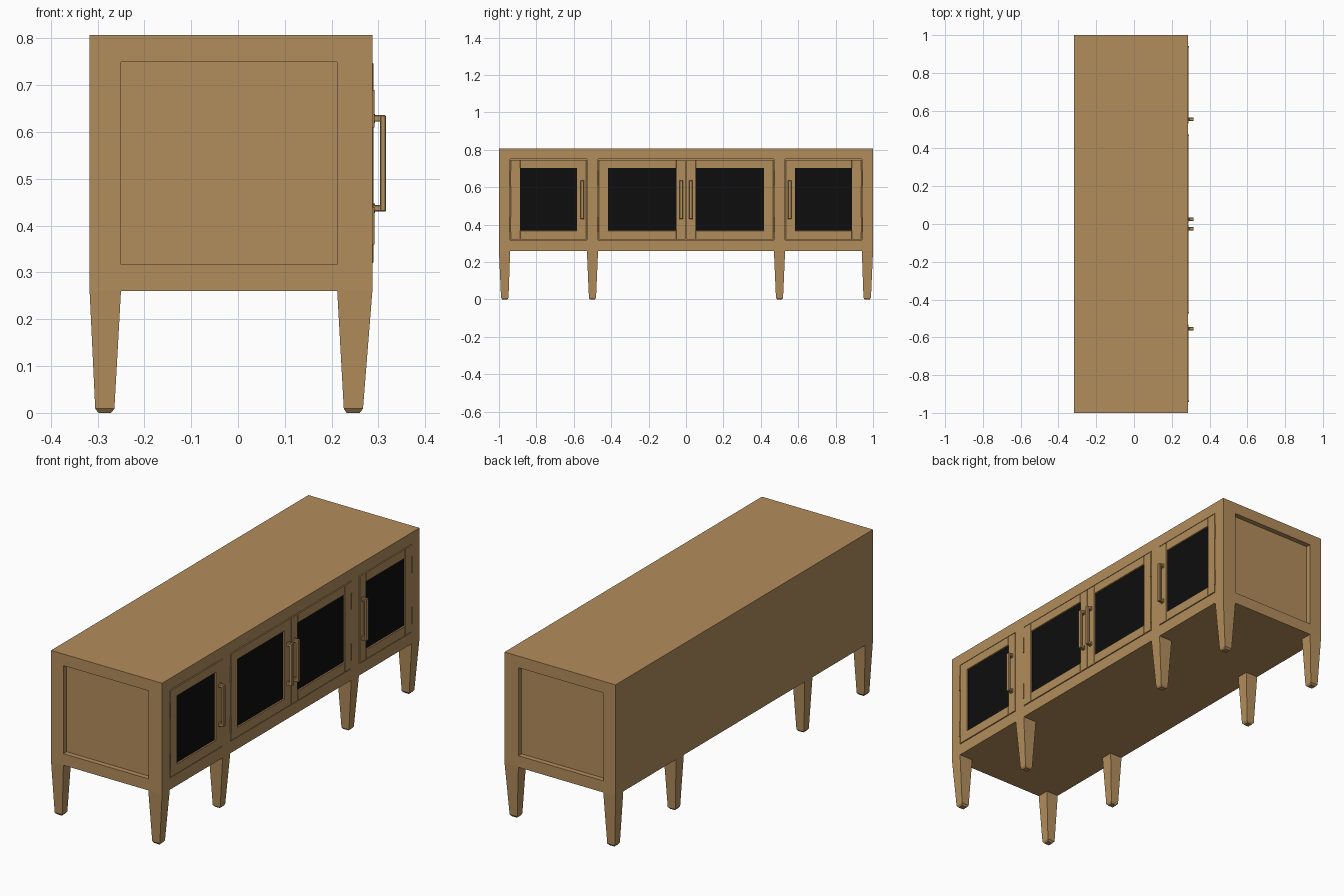
import bpy, bmesh, math
from mathutils import Vector

if "Cube" in bpy.data.objects:
    bpy.data.objects.remove(bpy.data.objects["Cube"])


def material(name, rgb):
    m = bpy.data.materials.new(name)
    m.diffuse_color = (*rgb, 1)
    m.use_nodes = True
    m.node_tree.nodes["Principled BSDF"].inputs["Base Color"].default_value = m.diffuse_color
    return m


WOOD = material("oak wood", (0.45, 0.27, 0.107))
BLACK = material("black mesh", (0.004, 0.004, 0.004))


def finish(name, bm, mat, bevel=0):
    bmesh.ops.recalc_face_normals(bm, faces=bm.faces)
    if bevel:
        bmesh.ops.bevel(bm, geom=bm.edges[:], offset=bevel, segments=1, affect='EDGES')
    me = bpy.data.meshes.new(name)
    bm.to_mesh(me)
    bm.free()
    ob = bpy.data.objects.new(name, me)
    bpy.context.collection.objects.link(ob)
    if mat:
        me.materials.append(mat)
    return ob


def box(name, x, y, z, mat=WOOD, bevel=0):
    bm = bmesh.new()
    bmesh.ops.create_cube(bm, size=1)
    for v in bm.verts:
        v.co = Vector([(r[0] + r[1]) / 2 + c * (r[1] - r[0]) for c, r in zip(v.co, (x, y, z))])
    return finish(name, bm, mat, bevel)


def leg(name, levels):
    # stacked rectangles (x0, x1, y0, y1, z) joined into a tapered leg
    bm = bmesh.new()
    rings = [[bm.verts.new(p) for p in ((a, c, z), (b, c, z), (b, d, z), (a, d, z))]
             for a, b, c, d, z in levels]
    for lo, hi in zip(rings, rings[1:]):
        for i in range(4):
            j = (i + 1) % 4
            bm.faces.new((lo[i], lo[j], hi[j], hi[i]))
    bm.faces.new(rings[0])
    bm.faces.new(rings[-1])
    return finish(name, bm, WOOD)


def mirrored(lo, hi, s):
    return (lo, hi) if s > 0 else (-hi, -lo)


Z0, Z1 = 0.317, 0.75

# cabinet body with end panels and door openings cut into it
body = box("cabinet_body", (-0.317, 0.287), (-1, 1), (0.26, 0.807))
cuts = [((0.212 - 0.462, 0.212), (0.975, 1.1)), ((-0.25, 0.212), (-1.1, -0.975)),
        ((-0.28, 0.4), (-0.47, 0.47)), ((-0.28, 0.4), (0.53, 0.94)), ((-0.28, 0.4), (-0.94, -0.53))]
for x, y in cuts:
    cutter = box("cutter", x, y, (Z0, Z1), None)
    cutter.hide_render = True
    mod = body.modifiers.new("cut", 'BOOLEAN')
    mod.operation, mod.solver, mod.object = 'DIFFERENCE', 'EXACT', cutter
    bpy.context.view_layer.objects.active = body
    bpy.ops.object.modifier_apply(modifier=mod.name)
    bpy.data.objects.remove(cutter)

# eight tapered legs: corners and middles
for s in (1, -1):
    for place, top, bot, tip in (("corner", (0.94, 1), (0.949, 0.989), (0.956, 0.982)),
                                 ("middle", (0.47, 0.53), (0.481, 0.519), (0.487, 0.513))):
        t, b, p = (mirrored(*r, s) for r in (top, bot, tip))
        for side, xs in (("back", ((-0.298, -0.271), (-0.305, -0.264), (-0.317, -0.25))),
                         ("front", ((0.232, 0.26), (0.226, 0.267), (0.212, 0.287)))):
            leg(f"{side}_{place}_leg", [(*xs[0], *p, 0), (*xs[1], *b, 0.009), (*xs[2], *t, 0.26)])

# four framed doors with black mesh, handles and hinges
DX = (0.265, 0.289)
for s in (1, -1):
    for place, a, b, hinge, handle in (("inner", 0.0015, 0.467, 0.469, 0.025),
                                       ("outer", 0.533, 0.937, 0.939, 0.555)):
        z0, z1 = Z0 + 0.003, Z1 - 0.003
        w = 0.05
        for lo, hi in ((a, a + w), (b - w, b)):
            box(f"{place}_door_stile", DX, mirrored(lo, hi, s), (z0, z1), bevel=0.001)
        for lo, hi in ((z0, z0 + 0.048), (z1 - 0.045, z1)):
            box(f"{place}_door_rail", DX, mirrored(a + w, b - w, s), (lo, hi), bevel=0.001)
        box(f"{place}_door_mesh", (0.275, 0.281), mirrored(a + w - 0.002, b - w + 0.002, s),
            (z0 + 0.046, z1 - 0.043), BLACK)
        # bar handle on two posts
        y = mirrored(handle - 0.009, handle + 0.009, s)
        box(f"{place}_handle_bar", (0.303, 0.316), y, (0.43, 0.636), bevel=0.002)
        for lo in (0.43, 0.622):
            box(f"{place}_handle_post", (0.287, 0.306), y, (lo, lo + 0.014), bevel=0.002)
            box(f"{place}_handle_foot", (0.287, 0.293), y, (lo - 0.003, lo + 0.017), bevel=0.001)
        # hinge knuckles
        for zc in (0.4, 0.65):
            bm = bmesh.new()
            bmesh.ops.create_cone(bm, cap_ends=True, segments=12, radius1=0.004, radius2=0.004, depth=0.08)
            bmesh.ops.translate(bm, verts=bm.verts, vec=(0.288, s * hinge, zc))
            ob = finish(f"{place}_hinge", bm, WOOD)
            bpy.ops.object.select_all(action='DESELECT')
            ob.select_set(True)
            bpy.context.view_layer.objects.active = ob
            bpy.ops.object.shade_smooth_by_angle(angle=math.radians(40))
